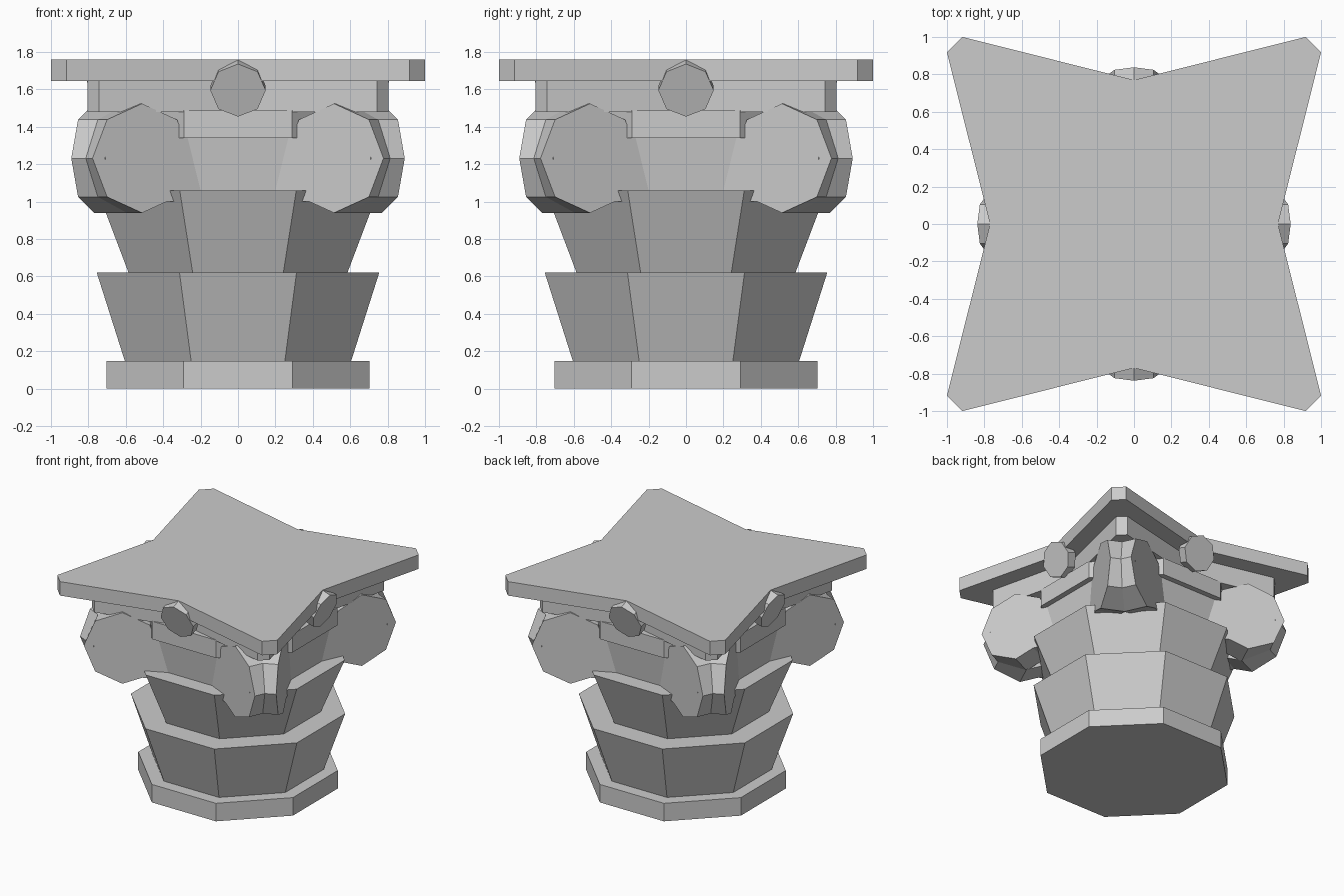
import bpy, bmesh, math
from mathutils import Vector, Matrix

if "Cube" in bpy.data.objects:
    bpy.data.objects.remove(bpy.data.objects["Cube"])


def make(name, rings):
    """Skin equal-length rings of points into one closed solid."""
    bm = bmesh.new()
    loops = [[bm.verts.new(p) for p in ring] for ring in rings]
    n = len(loops[0])
    for a, b in zip(loops, loops[1:]):
        for i in range(n):
            j = (i + 1) % n
            bm.faces.new((a[i], a[j], b[j], b[i]))
    bm.faces.new(loops[0])
    bm.faces.new(loops[-1])
    bmesh.ops.recalc_face_normals(bm, faces=bm.faces)
    mesh = bpy.data.meshes.new(name)
    bm.to_mesh(mesh)
    bm.free()
    ob = bpy.data.objects.new(name, mesh)
    bpy.context.collection.objects.link(ob)
    return ob


def octagon(apothem, z):
    r = apothem / math.cos(math.pi / 8)
    return [(r * math.cos((i + .5) * math.pi / 4),
             r * math.sin((i + .5) * math.pi / 4), z) for i in range(8)]


def drum(name, z0, a0, z1, a1):
    return make(name, [octagon(a0, z0), octagon(a1, z1)])


def slab(name, z0, z1, corner, chamfer, mid):
    """Four-pointed plate with clipped corners and hollowed sides."""
    side = [(0, -mid), (chamfer, -corner), (corner, -chamfer)]
    rings = []
    for z in (z0, z1):
        rings.append([Matrix.Rotation(k * math.pi / 2, 3, 'Z') @ Vector((x, y, z))
                      for k in range(4) for x, y in side])
    return make(name, rings)


def plate(name, pts, origin, u, v, back, depth, turn):
    """Flat outline in the u/v plane, thickened backwards, turned about z."""
    rot = Matrix.Rotation(turn, 3, 'Z')
    o, u, v, back = Vector(origin), Vector(u), Vector(v), Vector(back)
    return make(name, [[rot @ (o + u * a + v * b + back * d) for a, b in pts]
                       for d in (0, depth)])


def disc(r):
    return [(r * math.cos(i * math.pi / 4), r * math.sin(i * math.pi / 4))
            for i in range(8)]


# Octagonal body: foot, two flaring leaf tiers, core and lip
drum("foot_ring", 0, .703, .148, .703)
drum("lower_leaf_tier", .148, .605, .62, .755)
drum("upper_leaf_tier", .62, .585, 1.06, .752)
drum("bell", 1.0, .615, 1.345, .655)
drum("bell_lip", 1.34, .70, 1.487, .70)

# Two-step hollow-sided top
slab("abacus_lower", 1.48, 1.65, .805, .743, .63)
slab("abacus_upper", 1.645, 1.76, 1.0, .918, .77)

t, f = math.radians(25), math.radians(18)
stem = [(-.36, -.23), (-.1, -.23), (-.1, .11), (-.36, .11)]
for k in range(4):
    turn = k * math.pi / 2
    # Paired corner scrolls with their stems
    for s in (-1, 1):
        o = (s * .513, -.768, 1.232)
        u = (s * math.cos(t), -math.sin(t), 0)
        back = (s * math.sin(t), math.cos(t), 0)
        plate("corner_scroll", disc(.292), o, u, (0, 0, 1), back, .2, turn)
        plate("scroll_stem", stem, o, u, (0, 0, 1), back, .1, turn)
    # Tilted rosette in the middle of each side
    plate("rosette", disc(.148), (0, -.792, 1.595), (1, 0, 0),
          (0, -math.sin(f), math.cos(f)), (0, math.cos(f), math.sin(f)), .078, turn)
